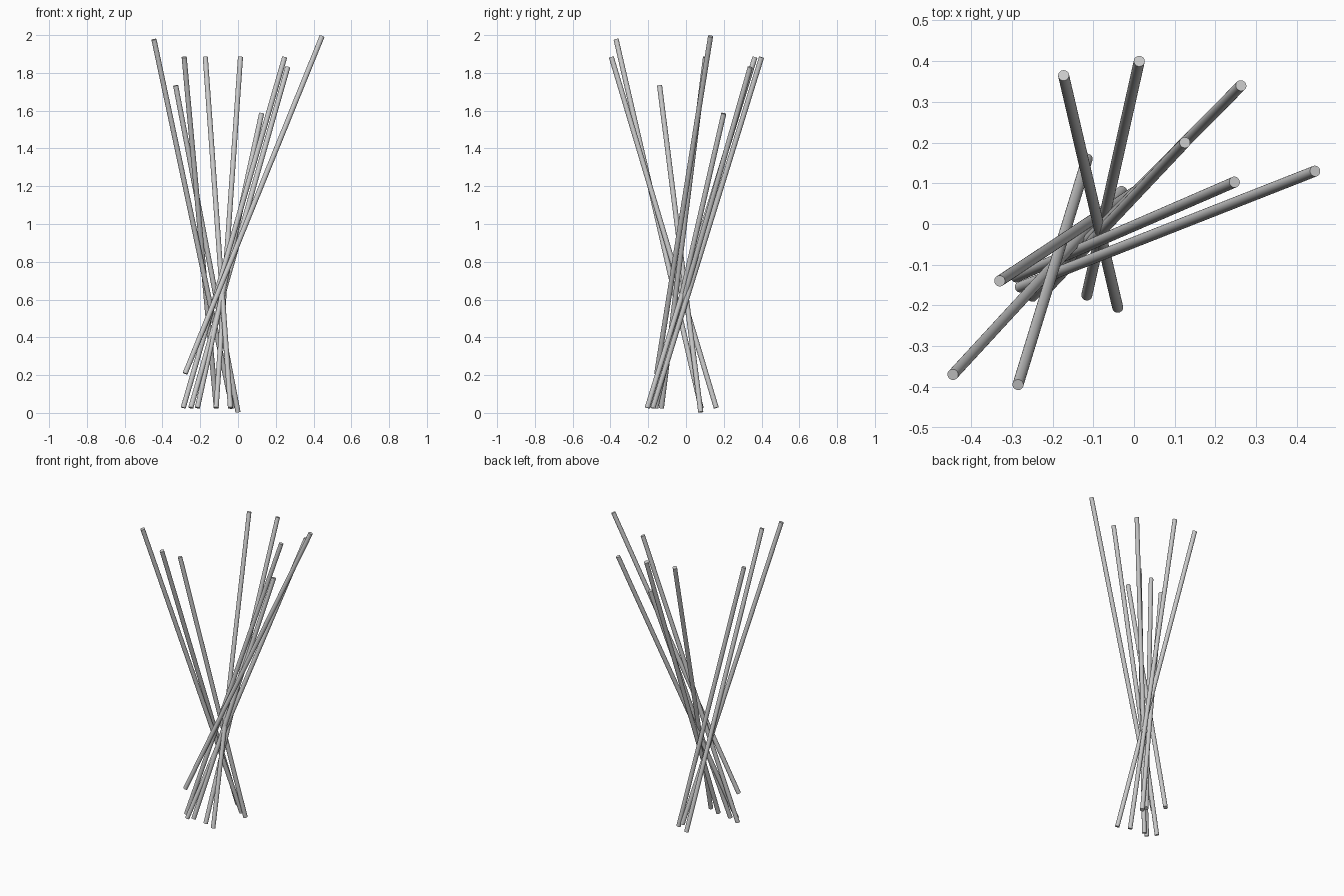
import bpy
from mathutils import Vector

RADIUS = 0.0135

# each stick: bottom end centre, top end centre
STICKS = [
    ((-0.03, 0.08, 0.025), (-0.445, -0.37, 1.977)),
    ((-0.115, 0.16, 0.027), (-0.285, -0.395, 1.883)),
    ((0.0, 0.078, 0.004), (-0.33, -0.14, 1.733)),
    ((-0.04, -0.205, 0.027), (-0.173, 0.365, 1.883)),
    ((-0.116, -0.175, 0.027), (0.013, 0.40, 1.883)),
    ((-0.25, -0.178, 0.027), (0.263, 0.34, 1.83)),
    ((-0.215, -0.16, 0.027), (0.125, 0.20, 1.585)),
    ((-0.29, -0.13, 0.027), (0.247, 0.103, 1.883)),
    ((-0.28, -0.155, 0.208), (0.445, 0.13, 1.994)),
]


def stick(name, bottom, top):
    a, b = Vector(bottom), Vector(top)
    axis = b - a
    bpy.ops.mesh.primitive_cylinder_add(vertices=32, radius=RADIUS,
                                        depth=axis.length, location=(a + b) / 2)
    ob = bpy.context.object
    ob.name = name
    ob.rotation_euler = axis.to_track_quat('Z', 'Y').to_euler()
    bpy.ops.object.shade_smooth_by_angle()
    return ob


# bundle of loose leaning sticks
for i, (bottom, top) in enumerate(STICKS, 1):
    stick(f"stick_{i}", bottom, top)
